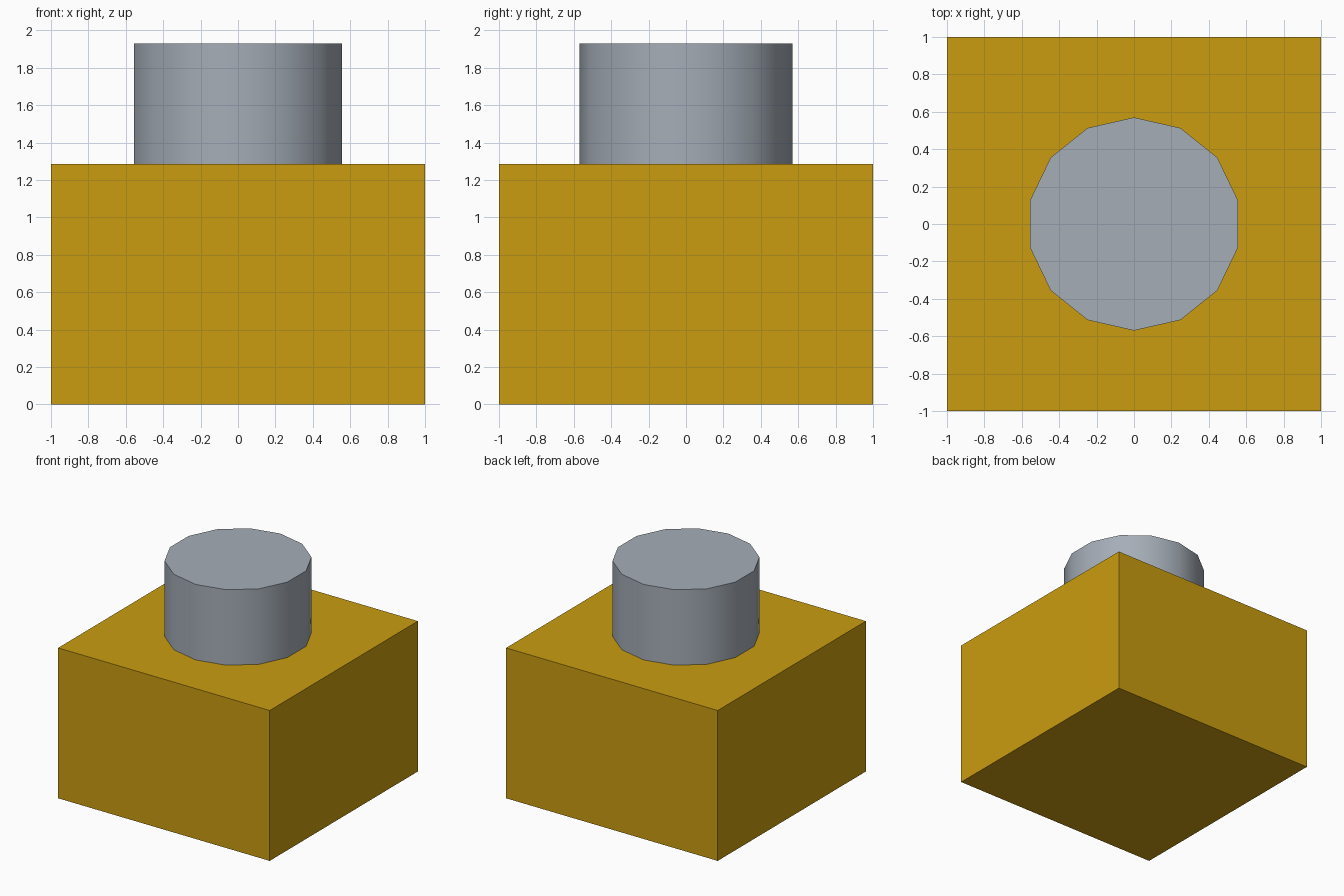
import bpy
import math

old = bpy.data.objects.get("Cube")
if old:
    bpy.data.objects.remove(old, do_unlink=True)

BASE_HEIGHT = 1.285
TOP_HEIGHT = 1.93
STUD_RADIUS = 0.57


def make_material(name, rgb):
    mat = bpy.data.materials.new(name)
    mat.use_nodes = True
    colour = (*rgb, 1)
    mat.diffuse_color = colour
    mat.node_tree.nodes["Principled BSDF"].inputs["Base Color"].default_value = colour
    return mat


def finish(name, mat):
    obj = bpy.context.object
    obj.name = name
    obj.data.materials.append(mat)
    bpy.ops.object.transform_apply(location=False, rotation=False, scale=True)
    return obj


yellow = make_material("golden yellow", (0.59, 0.335, 0.005))
grey = make_material("blue grey", (0.375, 0.42, 0.475))

# Square block
bpy.ops.mesh.primitive_cube_add(size=1, location=(0, 0, BASE_HEIGHT / 2))
bpy.context.object.scale = (2, 2, BASE_HEIGHT)
finish("base_block", yellow)

# Fourteen-sided stud standing on the block, smooth around its side
bpy.ops.mesh.primitive_cylinder_add(
    vertices=14, radius=STUD_RADIUS, depth=TOP_HEIGHT - BASE_HEIGHT,
    location=(0, 0, (TOP_HEIGHT + BASE_HEIGHT) / 2))
finish("top_stud", grey)
bpy.ops.object.shade_smooth_by_angle(angle=math.radians(30))
